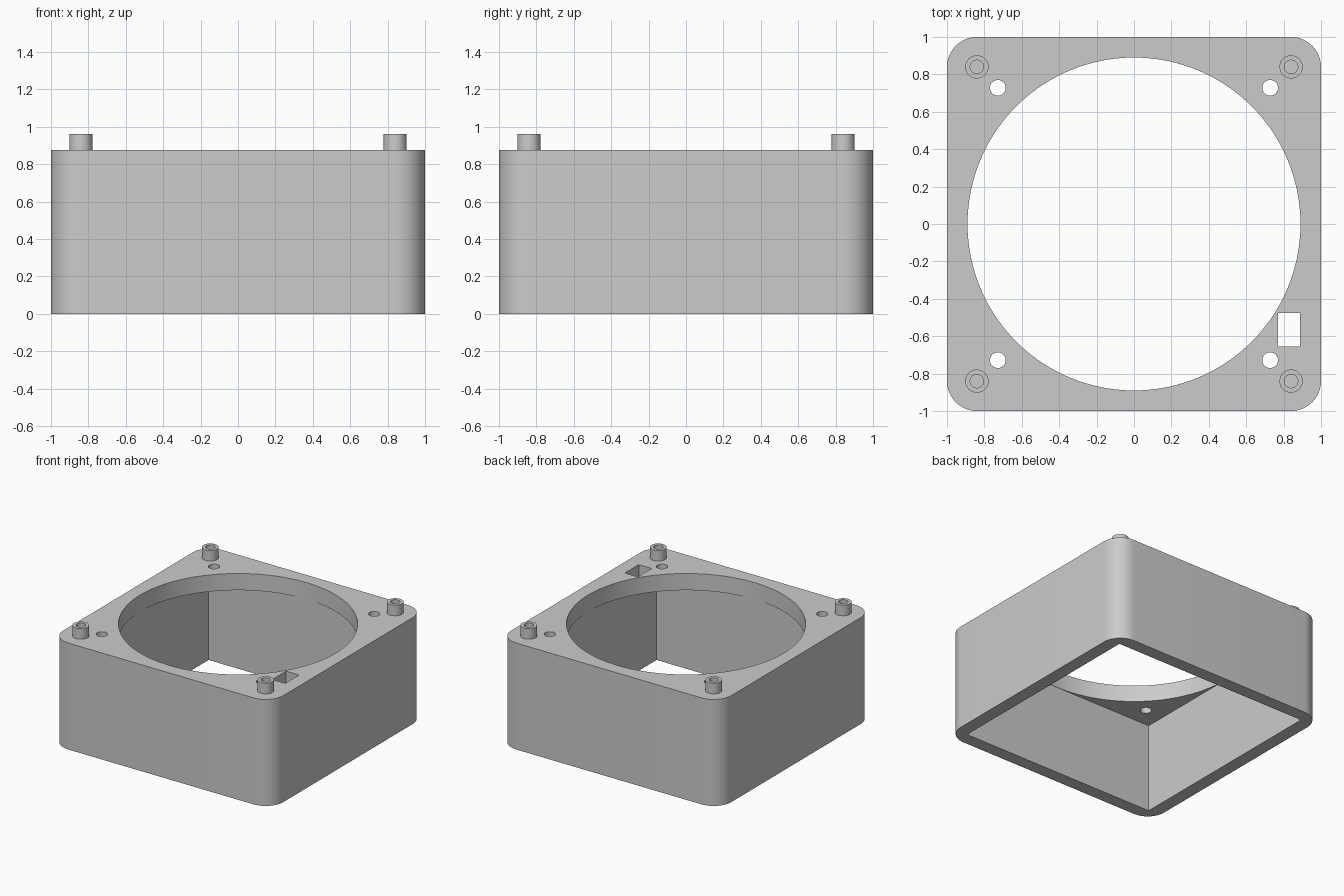
import bpy, bmesh
from mathutils import Matrix, Vector

cube = bpy.data.objects.get("Cube")
if cube:
    bpy.data.objects.remove(cube, do_unlink=True)

TOP, PLATE, POST_TOP = 0.875, 0.137, 0.962
CORNERS = [(sx, sy) for sx in (-1, 1) for sy in (-1, 1)]

grey = bpy.data.materials.new("Light grey plastic")
grey.use_nodes = True
colour = (0.6, 0.6, 0.6, 1)
grey.diffuse_color = colour
grey.node_tree.nodes["Principled BSDF"].inputs["Base Color"].default_value = colour


def finish(name, bm):
    bmesh.ops.recalc_face_normals(bm, faces=bm.faces)
    mesh = bpy.data.meshes.new(name)
    bm.to_mesh(mesh)
    bm.free()
    mesh.materials.append(grey)
    obj = bpy.data.objects.new(name, mesh)
    bpy.context.collection.objects.link(obj)
    return obj


def box(name, low, high, corner_radius=0):
    low, high = Vector(low), Vector(high)
    bm = bmesh.new()
    place = Matrix.Translation((low + high) / 2) @ Matrix.Diagonal((high - low).to_4d())
    bmesh.ops.create_cube(bm, size=1, matrix=place)
    if corner_radius:
        upright = [e for e in bm.edges
                   if abs(e.verts[0].co.z - e.verts[1].co.z) > 0.1]
        bmesh.ops.bevel(bm, geom=upright, offset=corner_radius, segments=12,
                        affect='EDGES', profile=0.5)
    return finish(name, bm)


def cylinder(name, x, y, radius, z0, z1, sides):
    bm = bmesh.new()
    bmesh.ops.create_cone(bm, cap_ends=True, segments=sides, radius1=radius,
                          radius2=radius, depth=z1 - z0,
                          matrix=Matrix.Translation((x, y, (z0 + z1) / 2)))
    return finish(name, bm)


def select(obj):
    bpy.ops.object.select_all(action='DESELECT')
    obj.select_set(True)
    bpy.context.view_layer.objects.active = obj


def cut(obj, cutter):
    cutter.hide_render = True
    mod = obj.modifiers.new("Cut", 'BOOLEAN')
    mod.operation, mod.solver, mod.object = 'DIFFERENCE', 'EXACT', cutter
    select(obj)
    bpy.ops.object.modifier_apply(modifier=mod.name)
    bpy.data.objects.remove(cutter, do_unlink=True)


def smooth(obj):
    select(obj)
    bpy.ops.object.shade_smooth_by_angle(angle=0.5)


# Housing: rounded block, hollow from below, with a round opening in its top
housing = box("housing", (-1, -1, 0), (1, 1, TOP), corner_radius=0.16)
cut(housing, box("cavity_cutter", (-0.892, -0.892, -0.2), (0.892, 0.892, TOP - PLATE)))
cut(housing, cylinder("opening_cutter", 0, 0, 0.89, 0.5, 1.2, 128))

# Screw holes and cable slot through the top plate
for sx, sy in CORNERS:
    cut(housing, cylinder("screw_hole_cutter", sx * 0.728, sy * 0.728, 0.042, 0.5, 1.2, 32))
cut(housing, box("cable_slot_cutter", (0.77, -0.655, 0.5), (0.888, -0.475, 1.2)))
smooth(housing)

# Hollow locating posts on the corners
for sx, sy in CORNERS:
    side = ("front" if sy < 0 else "back") + ("_left" if sx > 0 else "_right")
    x, y = sx * 0.84, sy * 0.84
    post = cylinder(side + "_post", x, y, 0.062, TOP, POST_TOP, 40)
    cut(post, cylinder("post_bore_cutter", x, y, 0.036, 0.5, 1.2, 32))
    smooth(post)
